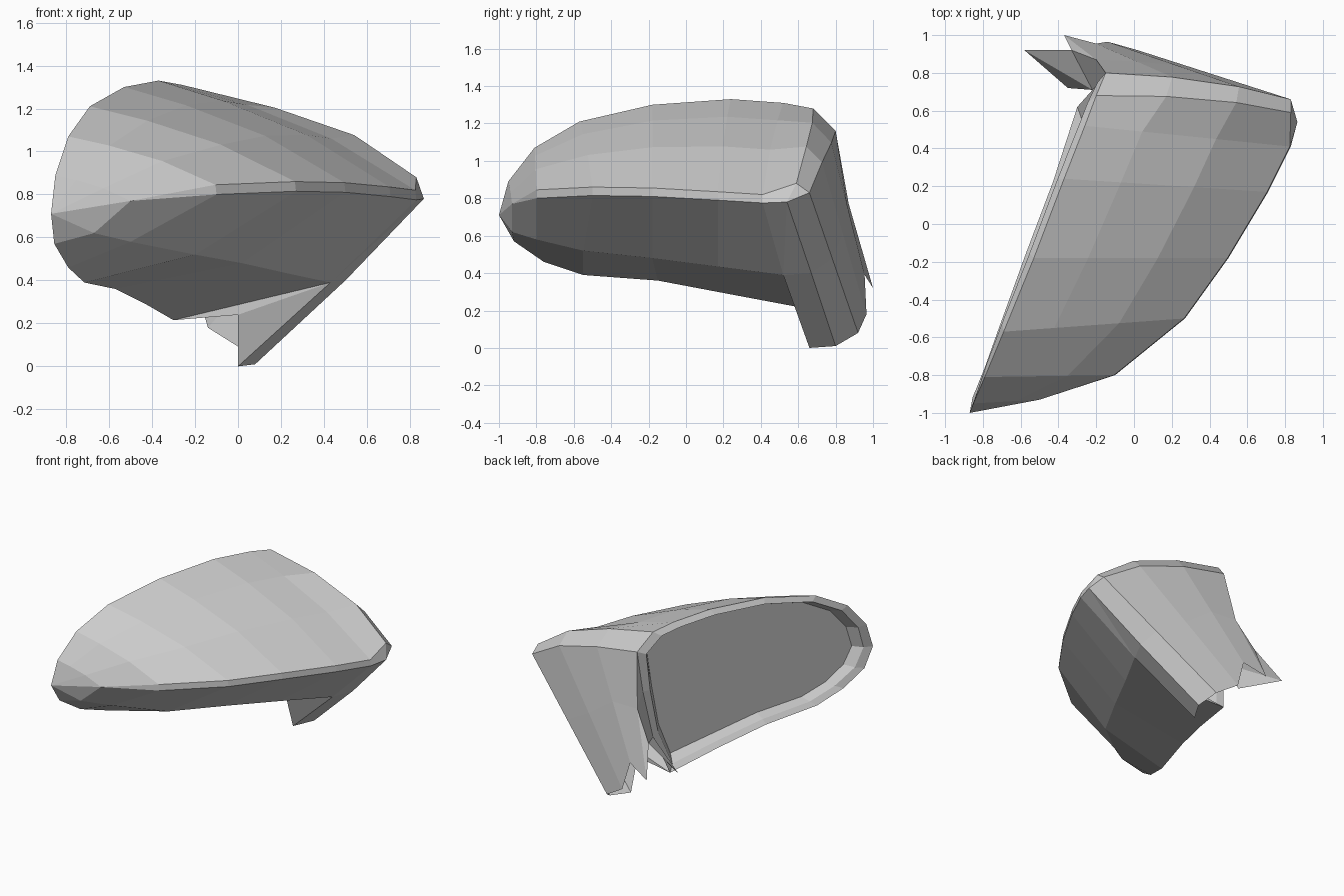
import bpy
import bmesh
from mathutils import Vector

default_cube = bpy.data.objects.get("Cube")
if default_cube:
    bpy.data.objects.remove(default_cube, do_unlink=True)

grey = bpy.data.materials.new("plain grey")
grey.use_nodes = True
colour = (0.6, 0.6, 0.6, 1)
grey.diffuse_color = colour
grey.node_tree.nodes["Principled BSDF"].inputs["Base Color"].default_value = colour


def points(*coords):
    return [Vector(c) for c in coords]


def strips(rows):
    """Polygons bridging neighbouring rows of points."""
    faces = []
    for row, following in zip(rows, rows[1:]):
        for i in range(len(row) - 1):
            faces.append([row[i], row[i + 1], following[i + 1], following[i]])
    return faces


def build(name, faces, inside):
    """Flat-shaded mesh whose faces all point away from the inside point."""
    bm = bmesh.new()
    shared = {}
    for face in faces:
        corners = []
        for p in face:
            key = tuple(round(c, 4) for c in p)
            if key not in shared:
                shared[key] = bm.verts.new(p)
            if shared[key] not in corners:
                corners.append(shared[key])
        if len(corners) > 2 and not bm.faces.get(corners):
            bm.faces.new(corners)
    bm.normal_update()
    for f in bm.faces:
        if f.normal.dot(f.calc_center_median() - inside) < 0:
            f.normal_flip()
    mesh = bpy.data.meshes.new(name)
    bm.to_mesh(mesh)
    bm.free()
    mesh.materials.append(grey)
    obj = bpy.data.objects.new(name, mesh)
    bpy.context.collection.objects.link(obj)
    return obj


core = Vector((0.05, 0.1, 0.7))
tip = Vector((-0.87, -1, 0.71))

# Guide lines running from the outer tip to the arm
top_rim = [tip] + points(
    (-0.85, -0.95, 0.89), (-0.79, -0.81, 1.07), (-0.69, -0.57, 1.21),
    (-0.53, -0.18, 1.3), (-0.37, 0.24, 1.33), (-0.26, 0.52, 1.31),
    (-0.2, 0.68, 1.28), (-0.15, 0.8, 1.16))
ridge = [tip] + points(
    (-0.5, -0.93, 0.77), (-0.1, -0.8, 0.8), (0.27, -0.5, 0.815),
    (0.5, -0.18, 0.81), (0.71, 0.17, 0.79), (0.83, 0.41, 0.775),
    (0.865, 0.54, 0.78), (0.83, 0.66, 0.83))
belly = [tip] + points(
    (-0.67, -0.93, 0.62), (-0.5, -0.8, 0.58), (-0.2, -0.55, 0.52),
    (0.02, -0.18, 0.48), (0.22, 0.17, 0.435), (0.43, 0.52, 0.39))
low_rim = [tip] + points(
    (-0.855, -0.92, 0.57), (-0.79, -0.76, 0.46), (-0.715, -0.55, 0.39),
    (-0.57, -0.15, 0.36), (-0.43, 0.22, 0.29), (-0.3, 0.62, 0.215))
side_rim = points((-0.17, 0.76, 0.85), (-0.22, 0.71, 0.5))

# Crease just above the ridge, merging with it at both ends
crease = [p + Vector((-0.005, 0, 0.045)) for p in ridge]
crease[:2], crease[-1] = ridge[:2], ridge[-1]
crease[-2] = Vector((0.83, 0.59, 0.88))


def arch(start, end, shoulder):
    """Rounded cross-section from the top rim down to the crease."""
    row = [start]
    for across, down in ((0.28, 0.19), (0.64, 0.51)):
        p = start.lerp(end, across + shoulder)
        p.y += shoulder * 0.35
        p.z = start.z + (end.z - start.z) * down
        row.append(p)
    return row + [end]


# Housing: arched upper shell, ridge band, lower shell
arches = [arch(t, c, 0.08 if i > 6 else 0)
          for i, (t, c) in enumerate(zip(top_rim, crease))]
upper = [row + [r] for row, r in zip(arches, ridge)]
lower = [list(row) for row in zip(ridge, belly, low_rim)]
corner = Vector((0, 0.58, 0.24))
build("housing", strips(upper) + strips(lower)
      + [[ridge[6], ridge[7], belly[6]], [belly[6], corner, low_rim[6]]], core)

# Bezel with a leaning lip, and recessed mirror glass
inward = Vector((0.93, -0.37, 0)).normalized()
rim = top_rim + side_rim + low_rim[:0:-1]
middle = (top_rim[4] + low_rim[4]).lerp(top_rim[5] + low_rim[5], 0.4) / 2
seat = middle + inward * 0.07
lip, pane = [], []
for p in rim:
    lip.append(p.lerp(middle, 0.07) + inward * (middle.z - p.z) * 0.06)
    q = p.lerp(middle, 0.13)
    pane.append(q - inward * (q - seat).dot(inward))
behind = middle + inward * 3
build("bezel", strips([loop + loop[:1] for loop in (rim, lip, pane)]), behind)
build("mirror_glass", [pane], behind)

# Mounting arm: back wall columns, outer edge strip and front web
wall_top = arches[-1]
wall_foot = points((-0.37, 1, 0.32), (-0.2, 0.955, 0.39),
                   (-0.14, 0.965, 0.18), (0.02, 0.92, 0.08))
wall_mid = [a.lerp(b, 0.47) for a, b in zip(wall_top, wall_foot)]
wall_mid[0] = Vector((-0.2, 0.87, 0.77))
notch = Vector((-0.33, 0.92, 0.56))
toe, elbow, heel = points((0.08, 0.8, 0.01), (0.5, 0.67, 0.4), (0, 0.66, 0))
arm = strips([wall_top, wall_mid, wall_foot])
arm += strips([[ridge[8], wall_mid[3], wall_foot[3]], [ridge[7], elbow, toe]])
arm += [[wall_mid[0], notch, wall_foot[0]],
        [ridge[7], elbow, belly[6]],
        [elbow, toe, heel, belly[6]],
        [belly[6], heel, corner]]
build("mounting_arm", arm, core)

# Torn side web between the bezel and the arm
spike, barb = points((-0.58, 0.92, 0.4), (-0.35, 0.72, 0.34))
build("side_web", [[wall_top[0], wall_mid[0], side_rim[0]],
                   [wall_mid[0], notch, side_rim[1], side_rim[0]],
                   [notch, spike, side_rim[1]],
                   [side_rim[1], spike, barb]], core)
